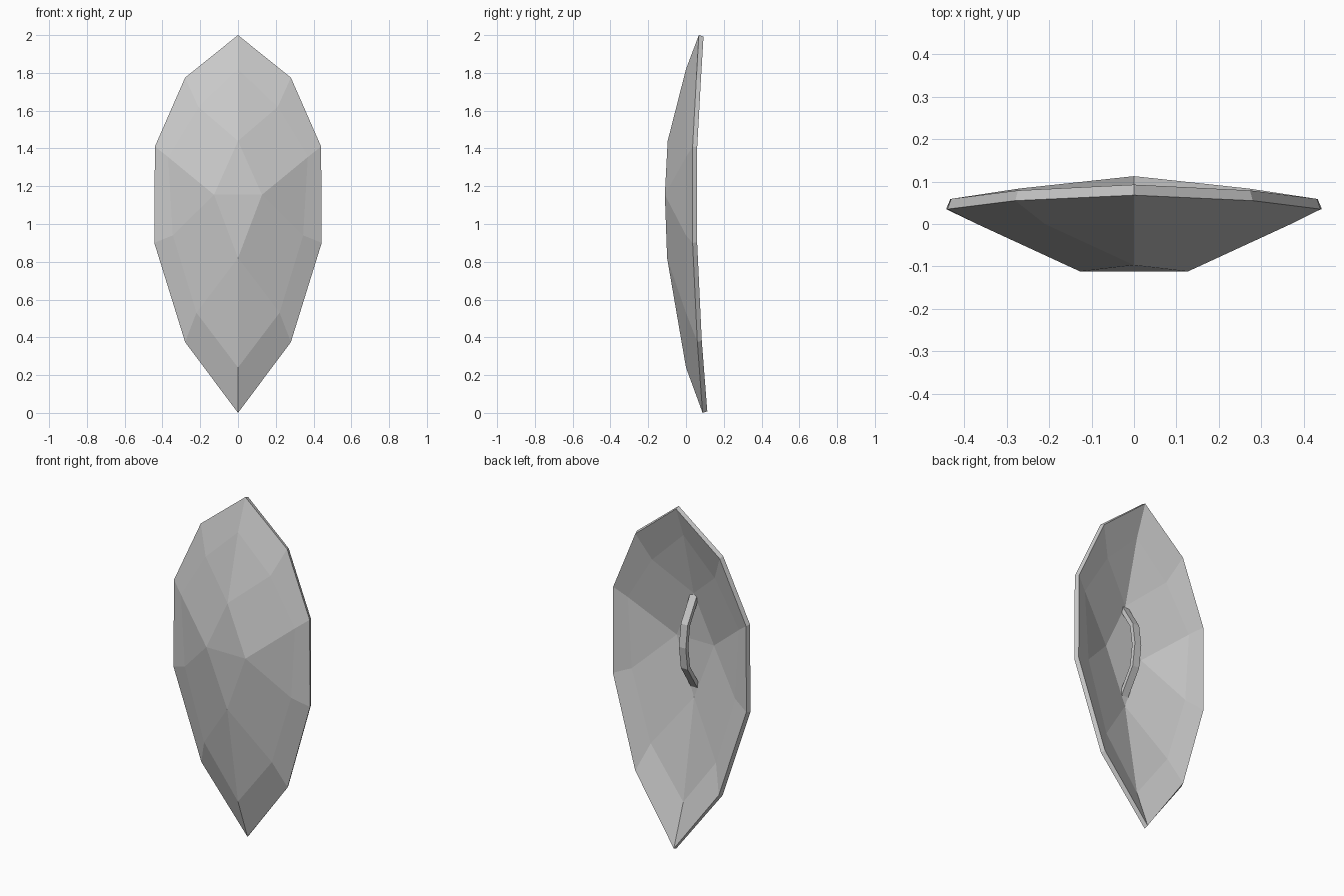
import bpy
import bmesh

cube = bpy.data.objects.get("Cube")
if cube:
    bpy.data.objects.remove(cube, do_unlink=True)

steel = bpy.data.materials.new("light_grey")
steel.use_nodes = True
steel.diffuse_color = (0.6, 0.6, 0.6, 1)
steel.node_tree.nodes["Principled BSDF"].inputs["Base Color"].default_value = (0.6, 0.6, 0.6, 1)


def finish(name, bm):
    bmesh.ops.recalc_face_normals(bm, faces=bm.faces)
    mesh = bpy.data.meshes.new(name)
    bm.to_mesh(mesh)
    bm.free()
    mesh.materials.append(steel)
    obj = bpy.data.objects.new(name, mesh)
    bpy.context.collection.objects.link(obj)
    return obj


# Half outlines from top to bottom: rim, bevel ring and central boss
rim = [(0, 0.068, 2), (0.28, 0.055, 1.775), (0.44, 0.035, 1.41),
       (0.443, 0.035, 0.9), (0.28, 0.06, 0.375), (0, 0.088, 0)]
ring = [(0, 0, 1.82), (0.21, 0, 1.62), (0.37, 0, 1.355),
        (0.345, 0, 0.94), (0.22, 0, 0.53), (0, 0, 0.24)]
boss = [(0, -0.097, 1.44), (0.127, -0.112, 1.155), (0, -0.1, 0.82)]


def full_loop(bm, half):
    left = [bm.verts.new(p) for p in half]
    right = [bm.verts.new((-x, y, z)) for x, y, z in half[1:-1]]
    return left + right[::-1]


# Faceted shield plate, thickened towards the back
bm = bmesh.new()
outer, inner, core = (full_loop(bm, h) for h in (rim, ring, boss))
count = len(outer)
boss_of = [0, 0, 1, 1, 2, 2, 2, 3, 3, 0]
for i in range(count):
    j = (i + 1) % count
    bm.faces.new((outer[i], outer[j], inner[j], inner[i]))
    a, b = core[boss_of[i]], core[boss_of[j]]
    bm.faces.new((inner[i], inner[j], a) if a == b else (inner[i], inner[j], b, a))
bm.faces.new((core[0], core[1], core[3]))
bm.faces.new((core[1], core[2], core[3]))
plate = finish("shield_plate", bm)
# Make the front face point forwards so the thickness goes behind it
if sum(p.normal.y * p.area for p in plate.data.polygons) > 0:
    plate.data.flip_normals()
solid = plate.modifiers.new("thickness", 'SOLIDIFY')
solid.thickness = 0.026
solid.offset = -1

# Bent flat-bar grip on the back
path = [(-0.08, 1.42), (0.005, 1.28), (0.022, 1.155), (0.005, 1.03), (-0.085, 0.89)]
half_width, half_thick = 0.022, 0.012
bm = bmesh.new()
sections = []
for k, (y, z) in enumerate(path):
    y0, z0 = path[max(k - 1, 0)]
    y1, z1 = path[min(k + 1, len(path) - 1)]
    dy, dz = y1 - y0, z1 - z0
    length = (dy * dy + dz * dz) ** 0.5
    ny, nz = -dz / length * half_thick, dy / length * half_thick
    sections.append([bm.verts.new((sx * half_width, y + s * ny, z + s * nz))
                     for sx, s in ((-1, -1), (1, -1), (1, 1), (-1, 1))])
for a, b in zip(sections, sections[1:]):
    for i in range(4):
        j = (i + 1) % 4
        bm.faces.new((a[i], a[j], b[j], b[i]))
bm.faces.new(sections[0])
bm.faces.new(sections[-1])
finish("back_grip", bm)
